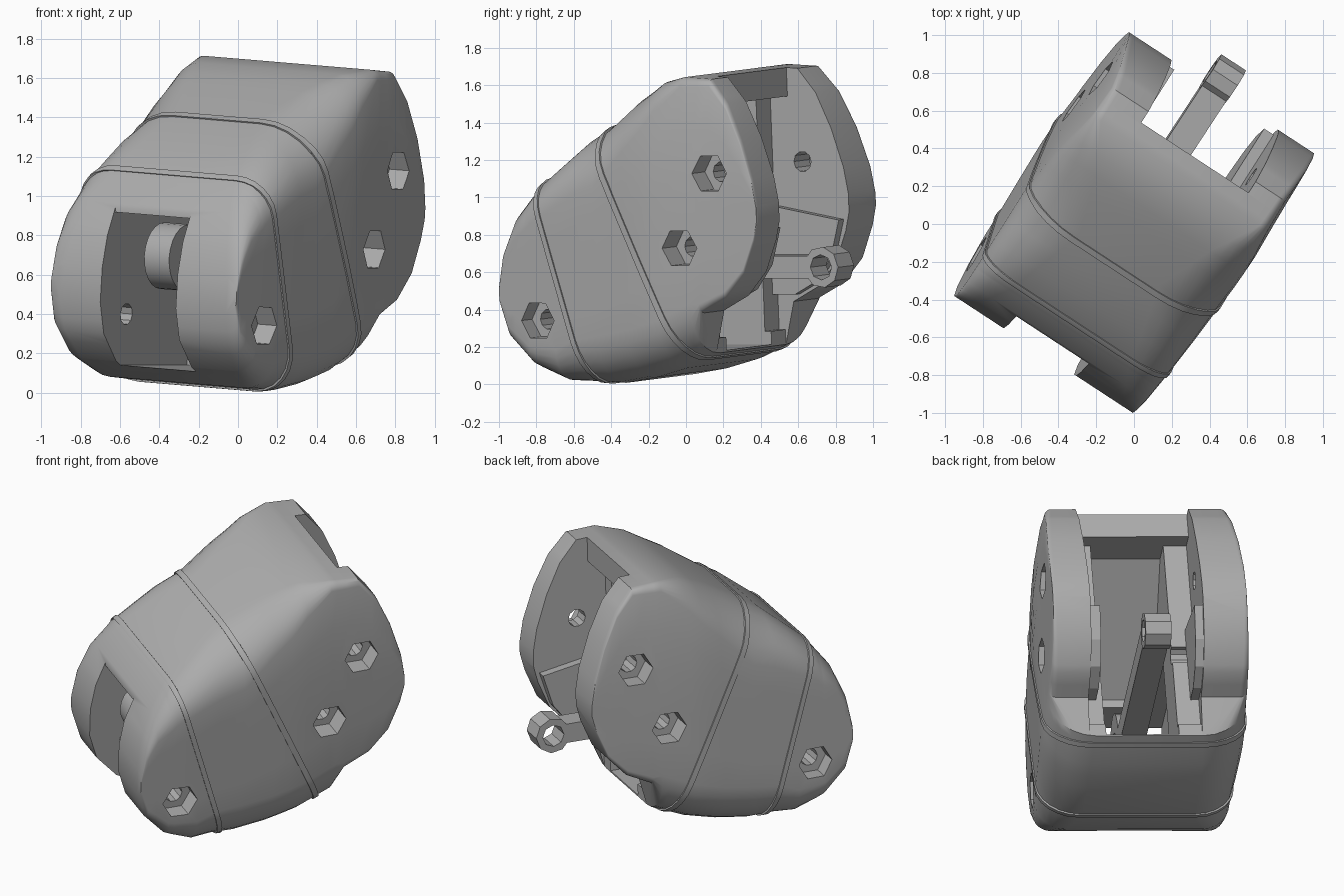
import bpy, bmesh, math
from mathutils import Matrix, Vector

old = bpy.data.objects.get("Cube")
if old:
    bpy.data.objects.remove(old, do_unlink=True)

# Single grey plastic
grey = bpy.data.materials.new("grey_plastic")
grey.use_nodes = True
grey.diffuse_color = (0.42, 0.42, 0.42, 1)
grey.node_tree.nodes["Principled BSDF"].inputs["Base Color"].default_value = (0.42, 0.42, 0.42, 1)

# Local frame: x across, y along the knuckle, z up; the whole part is turned and rolled
pivot = Matrix.Translation((0, 0, 0.85))
POSE = pivot @ Matrix.Rotation(math.radians(-33.2), 4, 'Z') @ Matrix.Rotation(0.07, 4, 'Y') @ pivot.inverted()

# Outline along the length: roof, underside, half width, roof and underside corner radii
TOP = [(-.84, .62), (-.81, .78), (-.74, .95), (-.62, 1.11), (-.35, 1.33), (0, 1.55), (.2, 1.65),
       (.36, 1.68), (.54, 1.67), (.65, 1.54), (.74, 1.35), (.81, 1.14), (.835, 1)]
BOTTOM = [(-.84, .44), (-.79, .28), (-.66, .14), (-.48, .05), (-.2, .03), (0, .06), (.2, .11), (.4, .19),
          (.46, .42), (.62, .5), (.74, .63), (.81, .8), (.835, .9)]
WIDTH = [(-.84, .565), (-.5, .585), (.15, .615), (.835, .585)]
SHOULDER = [(-.84, .08), (-.65, .2), (-.2, .34), (.1, .22), (.36, .05), (.835, .02)]
BELLY = [(-.84, .06), (-.6, .12), (-.3, .26), (.4, .28), (.46, .05), (.835, .02)]


def sample(table, t):
    for (a, p), (b, q) in zip(table, table[1:]):
        if t <= b:
            return p + (q - p) * max(0, t - a) / (b - a)
    return table[-1][1]


def make(name, bm):
    bmesh.ops.recalc_face_normals(bm, faces=bm.faces)
    mesh = bpy.data.meshes.new(name)
    bm.to_mesh(mesh)
    bm.free()
    mesh.materials.append(grey)
    ob = bpy.data.objects.new(name, mesh)
    bpy.context.collection.objects.link(ob)
    ob.matrix_world = POSE
    return ob


def select(ob):
    bpy.ops.object.select_all(action='DESELECT')
    ob.select_set(True)
    bpy.context.view_layer.objects.active = ob


def loft(grow=0):
    """Rounded rectangles skinned along the length, with sides bowed in towards the roof."""
    bm = bmesh.new()
    rows = []
    stations = sorted({p[0] for p in TOP + BOTTOM + SHOULDER})
    for v in stations:
        w = sample(WIDTH, v) + grow
        lo, hi = sample(BOTTOM, v) - grow, sample(TOP, v) + grow
        rt = min(sample(SHOULDER, v), (hi - lo) * .45)
        rb = min(sample(BELLY, v), (hi - lo) * .45)
        outline = []
        for corner, (sx, z, r) in enumerate([(1, hi - rt, rt), (-1, hi - rt, rt),
                                             (-1, lo + rb, rb), (1, lo + rb, rb)]):
            for k in range(7):
                a = (corner + k / 6) * math.pi / 2
                outline.append((sx * (w - r) + r * math.cos(a), z + r * math.sin(a)))
            # Extra points up each flat side
            if corner in (1, 3):
                z0, z1 = (hi - rt, lo + rb) if corner == 1 else (lo + rb, hi - rt)
                outline += [((corner - 2) * w, z0 + (z1 - z0) * k / 5) for k in range(1, 5)]
        rows.append([bm.verts.new((x * (1 - .09 * (max(0, z - 1) / .67) ** 2), v, z)) for x, z in outline])
    for a, b in zip(rows, rows[1:]):
        for i in range(len(a)):
            j = (i + 1) % len(a)
            bm.faces.new((a[i], a[j], b[j], b[i]))
    bm.faces.new(rows[0])
    bm.faces.new(rows[-1])
    return bm


def prism(name, x, profile):
    """Side profile of (y, z) points pulled across from x[0] to x[1]."""
    bm = bmesh.new()
    face = bm.faces.new([bm.verts.new((x[0], y, z)) for y, z in profile])
    pulled = bmesh.ops.extrude_face_region(bm, geom=[face])["geom"]
    bmesh.ops.translate(bm, vec=(x[1] - x[0], 0, 0),
                        verts=[g for g in pulled if isinstance(g, bmesh.types.BMVert)])
    return make(name, bm)


def box(name, x, y, z):
    return prism(name, x, [(y[0], z[0]), (y[1], z[0]), (y[1], z[1]), (y[0], z[1])])


def pin(name, y, z, r, x0, x1, sides):
    bm = bmesh.new()
    bmesh.ops.create_cone(bm, cap_ends=True, segments=sides, radius1=r, radius2=r, depth=x1 - x0,
                          matrix=Matrix.Translation(((x0 + x1) / 2, y, z)) @ Matrix.Rotation(math.pi / 2, 4, 'Y'))
    return make(name, bm)


def boolean(ob, tool, op='DIFFERENCE'):
    tool.hide_render = True
    select(ob)
    mod = ob.modifiers.new("cut", 'BOOLEAN')
    mod.operation, mod.object, mod.solver = op, tool, 'EXACT'
    bpy.ops.object.modifier_apply(modifier=mod.name)
    bpy.data.objects.remove(tool, do_unlink=True)


def smooth(ob):
    select(ob)
    bpy.ops.object.shade_smooth_by_angle(angle=math.radians(32))


# Knuckle shell: channel under a sloping roof, forked at the back and between the front lugs
shell = make("knuckle_shell", loft())
boolean(shell, prism("cutter", (-.18, .26), [(-.5, .2), (1.2, .2), (1.2, 1.52), (.2, 1.52), (-.5, .95)]))
for x, y, z in [((-.32, .36), (.36, 1.2), (.27, 1.52)),
                ((-.32, .36), (.47, 1.2), (-.2, 2)),
                ((-.32, .36), (.4, 1.2), (-.2, .5)),
                ((-.26, .2), (-1, 0), (.12, .9)),
                ((-.26, .2), (-1, -.75), (.1, 2))]:
    boolean(shell, box("cutter", x, y, z))

# Hexagonal pin recesses with round holes through the walls
for y, z in [(-.59, .38), (.35, .77), (.55, 1.17)]:
    boolean(shell, pin("cutter", y, z, .055, -.9, .9, 10))
    for x0, x1 in [(-.9, -.47), (.47, .9)]:
        boolean(shell, pin("cutter", y, z, .108, x0, x1, 6))
smooth(shell)


# Raised seams where the shell sections overlap
def seam(name, point, normal, width):
    bm = loft(.008)
    n = Vector(normal).normalized()
    for side in (-1, 1):
        bmesh.ops.bisect_plane(bm, geom=bm.verts[:] + bm.edges[:] + bm.faces[:],
                               plane_co=Vector(point) + n * side * width / 2,
                               plane_no=n * side, clear_outer=True)
    ob = make(name, bm)
    select(ob)
    mod = ob.modifiers.new("thickness", 'SOLIDIFY')
    mod.thickness = .03
    bpy.ops.object.modifier_apply(modifier=mod.name)
    smooth(ob)


seam("rear_seam", (0, -.2, 1.3), (0, .91, .43), .035)
seam("front_seam", (0, -.62, 1.13), (0, .96, .29), .03)

# Pads thickening the lower half of each prong
for side, x in [("left", (.3, .37)), ("right", (-.33, -.27))]:
    prism(side + "_prong_pad", x, [(.35, .46), (.5, .46), (.64, .53), (.74, .66), (.8, .86), (.35, .94)])

# Lever running through the shell, with an eye at each end
lever = box("lever", (-.088, .064), (-.55, .85), (.57, .69))
boolean(lever, pin("front_eye", -.55, .69, .17, -.088, .064, 24), 'UNION')
boolean(lever, pin("rear_eye", .895, .63, .11, -.09, .066, 9), 'UNION')
boolean(lever, pin("cutter", -.55, .69, .055, -.5, .5, 12))
boolean(lever, pin("cutter", .895, .63, .068, -.5, .5, 8))
smooth(lever)
